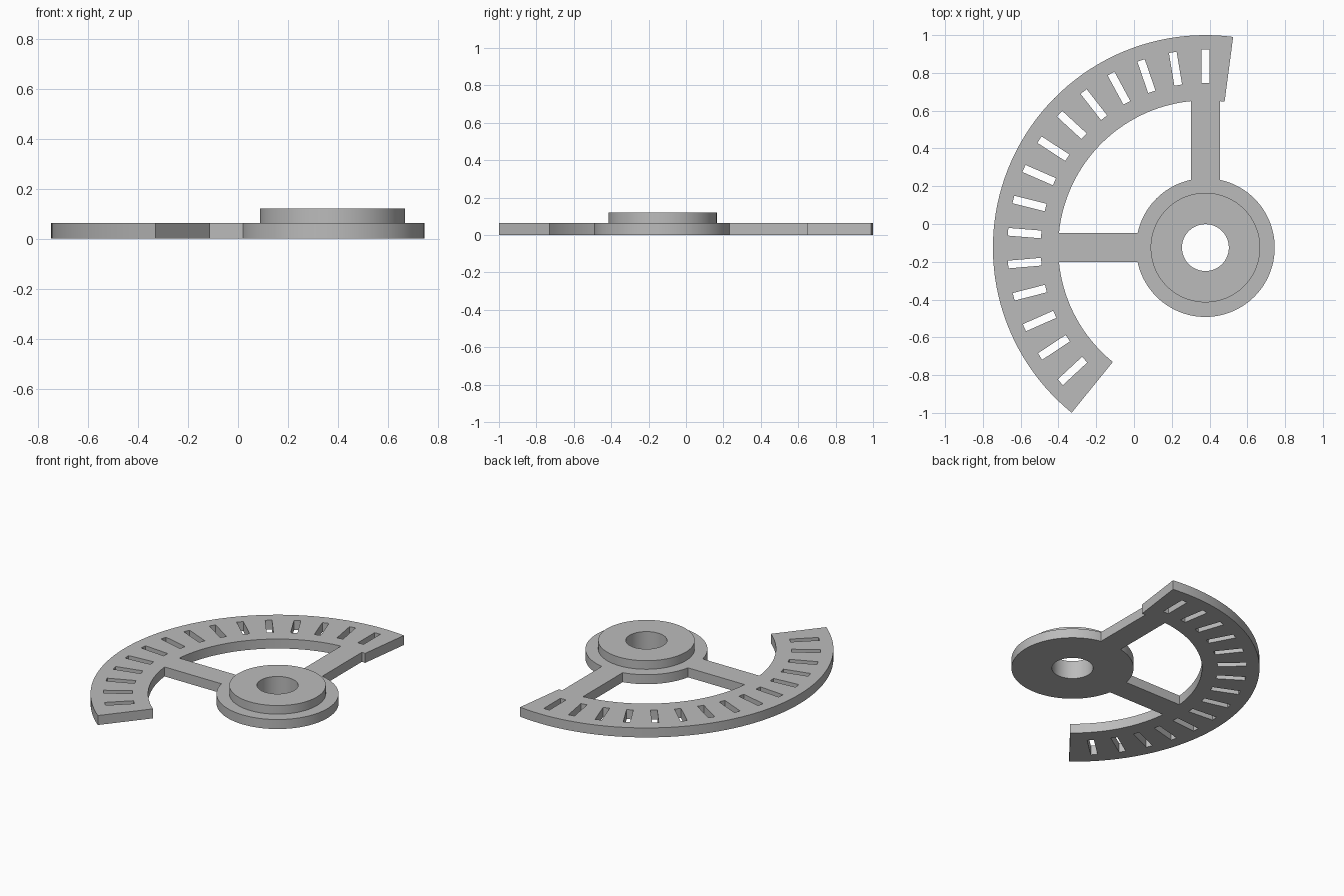
import bpy
import bmesh
from math import sin, cos, asin, radians, degrees

if "Cube" in bpy.data.objects:
    bpy.data.objects.remove(bpy.data.objects["Cube"], do_unlink=True)

CX, CY = 0.378, -0.125                  # pivot of the whole part
OUTER, INNER = 1.125, 0.779             # slotted sector radii
HUB, BOSS, BORE = 0.367, 0.29, 0.124    # hub radii
ARM = 0.077                             # half width of the arms
PLATE_TOP, BOSS_TOP = 0.063, 0.12
START, END = 82.5, 231                  # sector ends in degrees

grey = bpy.data.materials.new("plain_grey")
grey.use_nodes = True
grey.diffuse_color = (0.5, 0.5, 0.5, 1)
grey.node_tree.nodes["Principled BSDF"].inputs["Base Color"].default_value = (0.5, 0.5, 0.5, 1)


def arc(radius, a, b):
    """Points on an arc about the pivot, from angle a to b."""
    n = max(2, int(abs(b - a) / 2.5))
    angles = [radians(a + (b - a) * i / n) for i in range(n + 1)]
    return [(CX + radius * cos(t), CY + radius * sin(t)) for t in angles]


def circle(radius):
    return arc(radius, 0, 360)[:-1]


def slot(angle, r0=0.872, r1=1.048, half=0.0205):
    """Radial rectangular slot."""
    c, s = cos(radians(angle)), sin(radians(angle))
    corners = [(r0, -half), (r1, -half), (r1, half), (r0, half)]
    return [(CX + r * c - w * s, CY + r * s + w * c) for r, w in corners]


def extrude_profile(name, loops, z0, z1):
    """Solid from an outline and its holes, between two heights."""
    curve = bpy.data.curves.new(name, "CURVE")
    curve.dimensions = "2D"
    curve.fill_mode = "BOTH"
    curve.extrude = (z1 - z0) / 2
    for loop in loops:
        spline = curve.splines.new("POLY")
        spline.points.add(len(loop) - 1)
        for point, (x, y) in zip(spline.points, loop):
            point.co = (x, y, 0, 1)
        spline.use_cyclic_u = True
    obj = bpy.data.objects.new(name, curve)
    bpy.context.collection.objects.link(obj)
    bpy.ops.object.select_all(action="DESELECT")
    obj.select_set(True)
    bpy.context.view_layer.objects.active = obj
    bpy.ops.object.convert(target="MESH")
    obj = bpy.context.view_layer.objects.active
    obj.name = name
    bm = bmesh.new()
    bm.from_mesh(obj.data)
    bmesh.ops.remove_doubles(bm, verts=bm.verts, dist=0.0001)
    bmesh.ops.recalc_face_normals(bm, faces=bm.faces)
    bmesh.ops.translate(bm, verts=bm.verts, vec=(0, 0, (z0 + z1) / 2))
    bm.to_mesh(obj.data)
    bm.free()
    obj.data.materials.clear()
    obj.data.materials.append(grey)
    bpy.ops.object.shade_smooth_by_angle(angle=radians(30))
    return obj


# Angles at which the arm sides meet the sector and the hub
rim = degrees(asin(ARM / INNER))
root = degrees(asin(ARM / HUB))

# Sector, two arms and hub as one outline
outline = (arc(OUTER, START, END) + arc(INNER, END, 180 + rim)
           + arc(HUB, 180 + root, 450 - root) + arc(INNER, 90 - rim, START))
# Opening between the arms
window = arc(INNER, 90 + rim, 180 - rim) + arc(HUB, 180 - root, 90 + root)
slots = [slot(90 + 9.49 * i) for i in range(15)]

extrude_profile("slotted_sector_plate", [outline, window, circle(BORE)] + slots, 0, PLATE_TOP)

# Raised ring on the hub
extrude_profile("hub_boss", [circle(BOSS), circle(BORE)], PLATE_TOP, BOSS_TOP)
